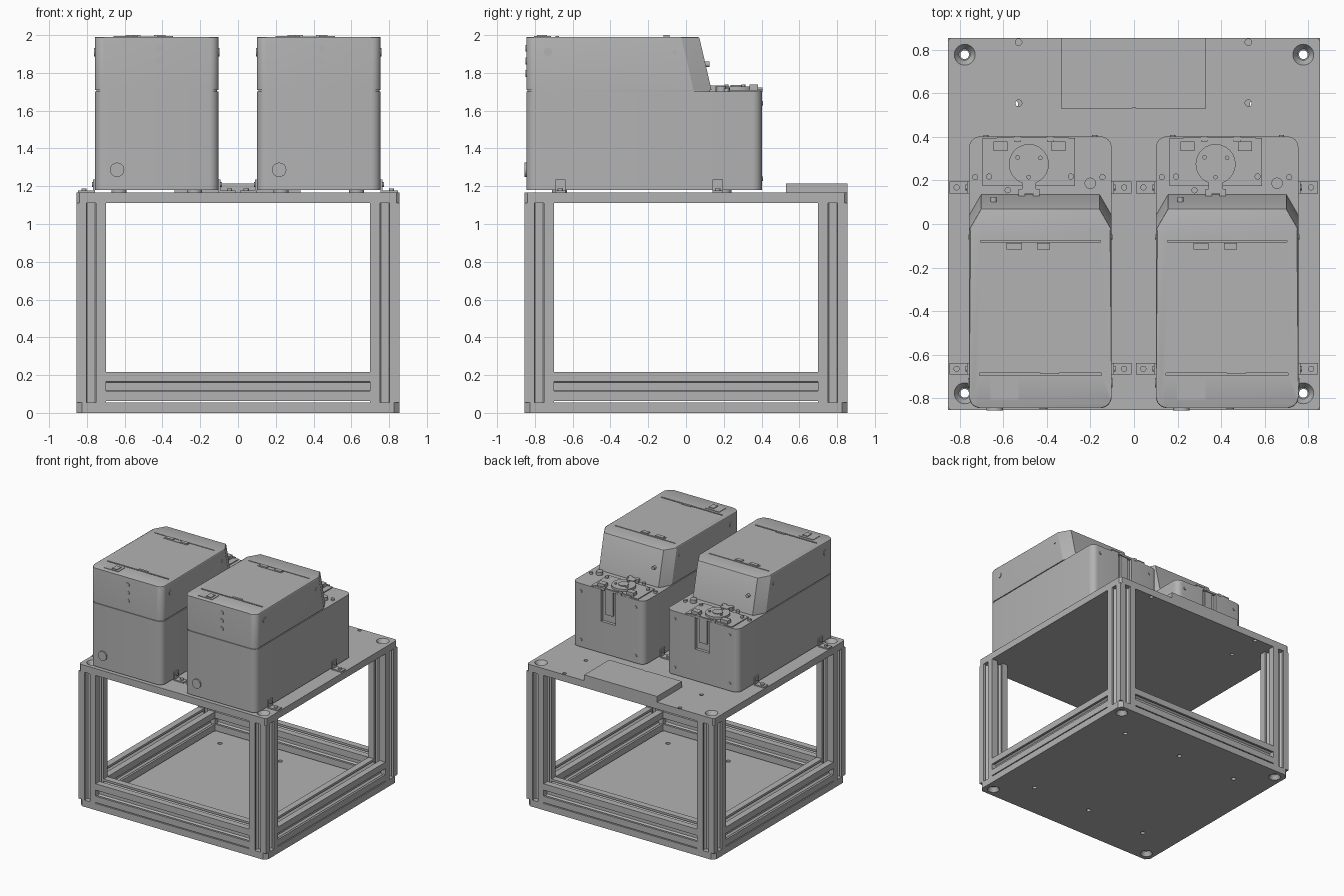
import bpy, bmesh, math
from mathutils import Matrix, Vector

if "Cube" in bpy.data.objects:
    bpy.data.objects.remove(bpy.data.objects["Cube"], do_unlink=True)

grey = bpy.data.materials.new("plain grey")
grey.use_nodes = True
GREY = (0.45, 0.45, 0.45, 1)
grey.diffuse_color = GREY
grey.node_tree.nodes["Principled BSDF"].inputs["Base Color"].default_value = GREY
parts = []


def finish(name, bm):
    bmesh.ops.recalc_face_normals(bm, faces=bm.faces)
    mesh = bpy.data.meshes.new(name)
    bm.to_mesh(mesh)
    bm.free()
    mesh.materials.append(grey)
    ob = bpy.data.objects.new(name, mesh)
    bpy.context.scene.collection.objects.link(ob)
    parts.append(ob)
    return ob


def add_box(bm, x0, x1, y0, y1, z0, z1):
    size = Matrix.Diagonal((x1 - x0, y1 - y0, z1 - z0, 1))
    mid = Matrix.Translation(((x0 + x1) / 2, (y0 + y1) / 2, (z0 + z1) / 2))
    bmesh.ops.create_cube(bm, size=1, matrix=mid @ size)


def add_cyl(bm, at, r, depth, axis="Z", r2=None, seg=24):
    turn = Vector((0, 0, 1)).rotation_difference(
        {"X": Vector((1, 0, 0)), "Y": Vector((0, 1, 0)), "Z": Vector((0, 0, 1))}[axis])
    m = Matrix.Translation(at) @ turn.to_matrix().to_4x4()
    bmesh.ops.create_cone(bm, cap_ends=True, segments=seg, radius1=r,
                          radius2=r if r2 is None else r2, depth=depth, matrix=m)


def boxes(name, *dims):
    bm = bmesh.new()
    for d in dims:
        add_box(bm, *d)
    return finish(name, bm)


def cyls(name, spots, r, depth, axis="Z", r2=None):
    bm = bmesh.new()
    for at in spots:
        add_cyl(bm, at, r, depth, axis, r2)
    return finish(name, bm)


def prism(name, outline, z0, z1, matrix=None, top=None, bevel=0):
    """Extrude an outline; top(x, y) may move the upper outline."""
    bm = bmesh.new()
    low = [bm.verts.new((x, y, z0)) for x, y in outline]
    high = [bm.verts.new((*(top(x, y) if top else (x, y)), z1)) for x, y in outline]
    bm.faces.new(low)
    cap = bm.faces.new(high)
    n = len(low)
    for i in range(n):
        j = (i + 1) % n
        bm.faces.new((low[i], low[j], high[j], high[i]))
    if bevel:
        bmesh.ops.bevel(bm, geom=list(cap.edges), offset=bevel, segments=2,
                        profile=0.5, affect="EDGES")
    if matrix:
        bm.transform(matrix)
    return finish(name, bm)


def cut(ob, cutter):
    mod = ob.modifiers.new("cut", "BOOLEAN")
    mod.object, mod.operation, mod.solver = cutter, "DIFFERENCE", "EXACT"
    deps = bpy.context.evaluated_depsgraph_get()
    mesh = bpy.data.meshes.new_from_object(ob.evaluated_get(deps))
    ob.modifiers.clear()
    ob.data = mesh
    parts.remove(cutter)
    bpy.data.objects.remove(cutter, do_unlink=True)


def arc(cx, cy, r, a0, a1, n=6):
    return [(cx + r * math.cos(math.radians(a0 + (a1 - a0) * i / n)),
             cy + r * math.sin(math.radians(a0 + (a1 - a0) * i / n))) for i in range(n + 1)]


def round_rect(x0, x1, y0, y1, r, n=6):
    return (arc(x1 - r, y1 - r, r, 0, 90, n) + arc(x0 + r, y1 - r, r, 90, 180, n)
            + arc(x0 + r, y0 + r, r, 180, 270, n) + arc(x1 - r, y0 + r, r, 270, 360, n))


# Frame: slotted square profile used by the posts and the lower rails
HALF, EDGE, C = 0.0775, 0.855, 0.7775
side = [(HALF, -HALF), (HALF, -.025), (.06, -.025), (.06, -.042), (.036, -.021),
        (.036, .021), (.06, .042), (.06, .025), (HALF, .025)]
profile = []
for k in range(4):
    for x, y in side:
        profile.append([(x, y), (-y, x), (-x, -y), (y, -x)][k])

corners = [(sx * C, sy * C) for sx in (-1, 1) for sy in (-1, 1)]
for i, (x, y) in enumerate(corners):
    post = prism(f"post_{i + 1}", profile, .055, 1.11, Matrix.Translation((x, y, 0)))
    cut(post, cyls("bore", [(x, y, .6)], .02, 2))
for s, word in ((-1, "front"), (1, "back")):
    prism(f"{word}_rail", profile, -.7, .7,
          Matrix.Translation((0, s * C, .14)) @ Matrix.Rotation(math.pi / 2, 4, "Y"))
for s, word in ((-1, "right"), (1, "left")):
    prism(f"{word}_rail", profile, -.7, .7,
          Matrix.Translation((s * C, 0, .14)) @ Matrix.Rotation(math.pi / 2, 4, "X"))

# Plates with countersunk corner holes
top_plate = prism("top_plate", round_rect(-EDGE, EDGE, -EDGE, EDGE, .015, 1), 1.11, 1.167)
base_plate = prism("base_plate", round_rect(-EDGE, EDGE, -EDGE, EDGE, .03, 1), 0, .055)
for plate, z, r1, r2 in ((top_plate, 1.15, .026, .05), (base_plate, .015, .05, .026)):
    cut(plate, cyls("holes", [(x, y, z) for x, y in corners], .02, .3))
    cut(plate, cyls("sinks", [(x, y, z) for x, y in corners], r1, .04, "Z", r2))
cut(top_plate, cyls("holes", [(x, y, 1.14) for x in (-.53, .525) for y in (.555, .835)],
                    .015, .2))
cut(base_plate, cyls("holes", [(x, y, .03) for x in (-.55, 0, .55) for y in (-.55, .55)],
                     .018, .2))

# Supply box at the back of the table
supply = boxes("supply_box", (-.335, .33, .53, .855, 1.167, 1.215))
cut(supply, boxes("notch", (-.006, .006, .52, .536, 1.16, 1.23)))


def machine(tag, cx):
    x0, x1, front, back = cx - .327, cx + .327, -.845, .402

    def shifted(*pts):
        return [(cx + p[0], *p[1:]) for p in pts]

    def slab(name, *dims):
        return boxes(f"{tag}_{name}", *[(cx + d[0], cx + d[1], *d[2:]) for d in dims])

    # Lower body with a recess in its back
    body = prism(f"{tag}_body", round_rect(x0, x1, front, back, .05), 1.18, 1.702)
    cut(body, boxes("recess", (cx - .065, cx + .065, back - .025, back + .05, 1.44, 1.8)))
    slab("recess_tongue", (-.035, .035, back - .03, back - .01, 1.5, 1.7))
    cyls(f"{tag}_back_screws", shifted(*[(x, back, z) for x in (-.25, .25) for z in (1.24, 1.64)]),
         .012, .012, "Y")

    # Upper cover with sloping back, standing on a recessed seam
    def cover_outline(d):
        return (arc(x0 + .05, front + .05, .05 - d, 180, 270)
                + arc(x1 - .05, front + .05, .05 - d, 270, 360)
                + [(x1 - d, .04), (cx + .272, .135 - d), (cx - .272, .135 - d), (x0 + d, .04)])
    prism(f"{tag}_seam", cover_outline(.007), 1.695, 1.715)
    cover = prism(f"{tag}_cover", cover_outline(0), 1.709, 1.99,
                  top=lambda x, y: (x, y - .065 if y > 0 else y), bevel=.007)
    cut(cover, boxes("grooves", (cx - .275, cx + .275, -.083, -.075, 1.98, 2.1),
                     (cx - .28, cx + .28, -.695, -.684, 1.98, 2.1)))

    # Lid fittings and power switch
    slab("lid_catches", (-.155, -.085, -.118, -.088, 1.985, 2), (-.015, .045, -.118, -.088, 1.985, 2))
    slab("catch_plate", (-.165, .05, -.12, -.085, 1.985, 1.993))
    slab("lid_pull", (.0, .085, -.69, -.672, 1.985, 1.996))
    slab("switch_frame", (-.23, -.1, -.805, -.715, 1.985, 1.994))
    slab("switch", (-.165, -.12, -.79, -.735, 1.99, 2))

    # Front button and indicator lights
    cyls(f"{tag}_button", shifted((-.21, front, 1.287)), .038, .022, "Y")
    cyls(f"{tag}_lights", shifted(*[(.014, front, z) for z in (1.93, 1.863, 1.797)]),
         .018, .008, "Y")

    # Side screws and a knob on the slope
    for s in (-1, 1):
        cyls(f"{tag}_side_screw_{s}", [(cx + s * .327, -.73, 1.91)], .022, .01, "X")
        cyls(f"{tag}_small_screw_{s}", [(cx + s * .327, -.06, 1.91)], .011, .008, "X")
    cyls(f"{tag}_slope_knob", shifted((-.215, .105, 1.845)), .014, .04, "Y")

    # Rear deck: plate, rotor disc with slotted tongue, blocks, hinge and knobs
    slab("deck_plate", (-.265, .16, .175, .395, 1.7, 1.71))
    cyls(f"{tag}_disc", shifted((-.053, .275, 1.717)), .092, .024)
    cyls(f"{tag}_hub", shifted((-.053, .275, 1.722)), .04, .026)
    cyls(f"{tag}_disc_pins", shifted(*[(-.053 + .06 * math.cos(a), .275 + .06 * math.sin(a), 1.725)
         for a in (.5, 2.6, 4.7)]), .01, .026)
    slab("disc_tongue", (-.085, -.02, .14, .2, 1.7, 1.733), (-.1, -.07, .12, .16, 1.7, 1.733),
         (-.035, -.005, .12, .16, 1.7, 1.733))
    slab("deck_blocks", (-.215, -.15, .335, .38, 1.7, 1.738), (.05, .115, .335, .38, 1.7, 1.738))
    slab("hinge", (-.2, .13, .385, .4, 1.7, 1.716), (-.12, -.09, .38, .405, 1.7, 1.722),
         (.03, .06, .38, .405, 1.7, 1.722))
    cyls(f"{tag}_deck_knob", shifted((.229, .187, 1.715)), .026, .03)
    cyls(f"{tag}_deck_screws", shifted((-.235, .218, 1.71), (.14, .218, 1.71),
         (-.15, .155, 1.71), (-.3, .215, 1.705), (.285, .215, 1.705)), .014, .025)

    # Feet and hold-down brackets
    cyls(f"{tag}_feet", shifted(*[(x, y, 1.174) for x in (-.2, .2) for y in (-.67, .2)]), .04, .016)
    for s in (-1, 1):
        for y, end in ((-.665, "front"), (.168, "back")):
            a, b = sorted((s * .327, s * .337))
            c, d = sorted((s * .327, s * .418))
            slab(f"bracket_{end}_{s}", (a, b, y - .027, y + .027, 1.167, 1.235),
                 (c, d, y - .027, y + .027, 1.165, 1.177))
            cyls(f"{tag}_bracket_bolt_{end}_{s}", [(cx + s * .385, y, 1.182)], .014, .014)
            cyls(f"{tag}_bracket_pin_{end}_{s}", [(cx + s * .337, y, 1.21)], .013, .014, "X")


machine("right", -.43)
machine("left", .428)

# Smooth the curved parts, keep the edges sharp
for ob in bpy.context.scene.objects:
    ob.select_set(ob in parts)
bpy.context.view_layer.objects.active = parts[0]
bpy.ops.object.shade_smooth_by_angle(angle=math.radians(30))
